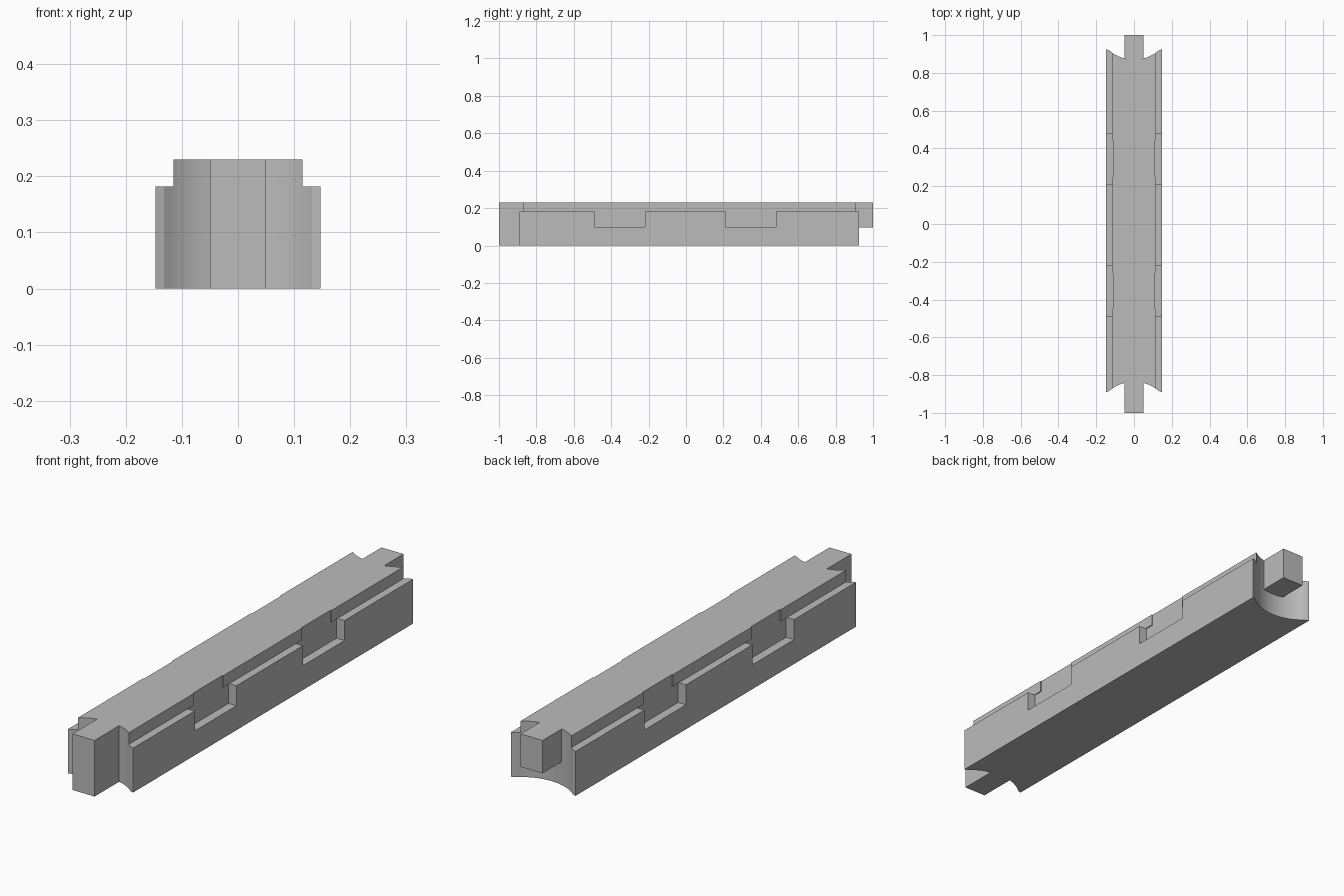
import bpy
import bmesh
import math

cube = bpy.data.objects.get("Cube")
if cube:
    bpy.data.objects.remove(cube, do_unlink=True)

HALF, NECK, RECESS, TAB = 0.147, 0.115, 0.111, 0.05
SHOULDER, TOP, POCKET = 0.182, 0.23, 0.10
RADIUS = 0.2

grey = bpy.data.materials.new("plain grey")
grey.use_nodes = True
grey.diffuse_color = (0.5, 0.5, 0.5, 1)
grey.node_tree.nodes["Principled BSDF"].inputs["Base Color"].default_value = (0.5, 0.5, 0.5, 1)


def prism(name, outline, z0, z1):
    """Extrude a plan outline between two heights."""
    bm = bmesh.new()
    base = bm.faces.new([bm.verts.new((x, y, z0)) for x, y in outline])
    top = bmesh.ops.extrude_face_region(bm, geom=[base])["geom"]
    bmesh.ops.translate(bm, vec=(0, 0, z1 - z0),
                        verts=[v for v in top if isinstance(v, bmesh.types.BMVert)])
    bmesh.ops.recalc_face_normals(bm, faces=bm.faces[:])
    mesh = bpy.data.meshes.new(name)
    bm.to_mesh(mesh)
    bm.free()
    mesh.materials.append(grey)
    obj = bpy.data.objects.new(name, mesh)
    bpy.context.collection.objects.link(obj)
    return obj


def block(name, x0, x1, y0, y1, z0, z1):
    return prism(name, [(x0, y0), (x1, y0), (x1, y1), (x0, y1)], z0, z1)


def combine(target, tool, operation):
    mod = target.modifiers.new("joinery", "BOOLEAN")
    mod.operation, mod.solver, mod.object = operation, "EXACT", tool
    bpy.context.view_layer.objects.active = target
    bpy.ops.object.modifier_apply(modifier=mod.name)
    bpy.data.objects.remove(tool, do_unlink=True)


def hollow(x0, x1, centre, side, steps):
    """Points of a concave end, following a circle beyond the beam."""
    pts = []
    for i in range(steps + 1):
        x = x0 + (x1 - x0) * i / steps
        pts.append((x, centre - side * math.sqrt(RADIUS ** 2 - x * x)))
    return pts


# Beam with hollow ends; the front tongue is full height
EDGE = 0.132
front = ([(-HALF, -0.89)] + hollow(-EDGE, -TAB, -1.035, -1, 8)
         + [(-TAB, -1), (TAB, -1)]
         + hollow(TAB, EDGE, -1.035, -1, 8) + [(HALF, -0.89)])
back = [(HALF, 0.925)] + hollow(EDGE, -EDGE, 1.07, 1, 24) + [(-HALF, 0.925)]
beam = prism("beam", front + back, 0, TOP)

# Shoulders and side pockets, the pockets undercutting the upper wall
for s in (-1, 1):
    combine(beam, block("shoulder_cutter", s * NECK, s * 0.3, -0.99, 1.1,
                        SHOULDER, 0.3), "DIFFERENCE")
    for y in (-0.355, 0.345):
        combine(beam, block("pocket_cutter", s * RECESS, s * 0.3, y - 0.135, y + 0.135,
                            POCKET, SHOULDER), "DIFFERENCE")
        combine(beam, block("wall_cutter", s * RECESS, s * 0.3, y - 0.095, y + 0.095,
                            POCKET + 0.04, 0.3), "DIFFERENCE")

# Shorter back tongue, fitted to the hollow end
tongue = prism("back_tongue", hollow(-TAB, TAB, 1.07, 1, 10) + [(TAB, 1), (-TAB, 1)],
               0.095, TOP)

for obj in (beam, tongue):
    bpy.ops.object.select_all(action="DESELECT")
    obj.select_set(True)
    bpy.context.view_layer.objects.active = obj
    bpy.ops.object.shade_smooth_by_angle(angle=math.radians(20))
